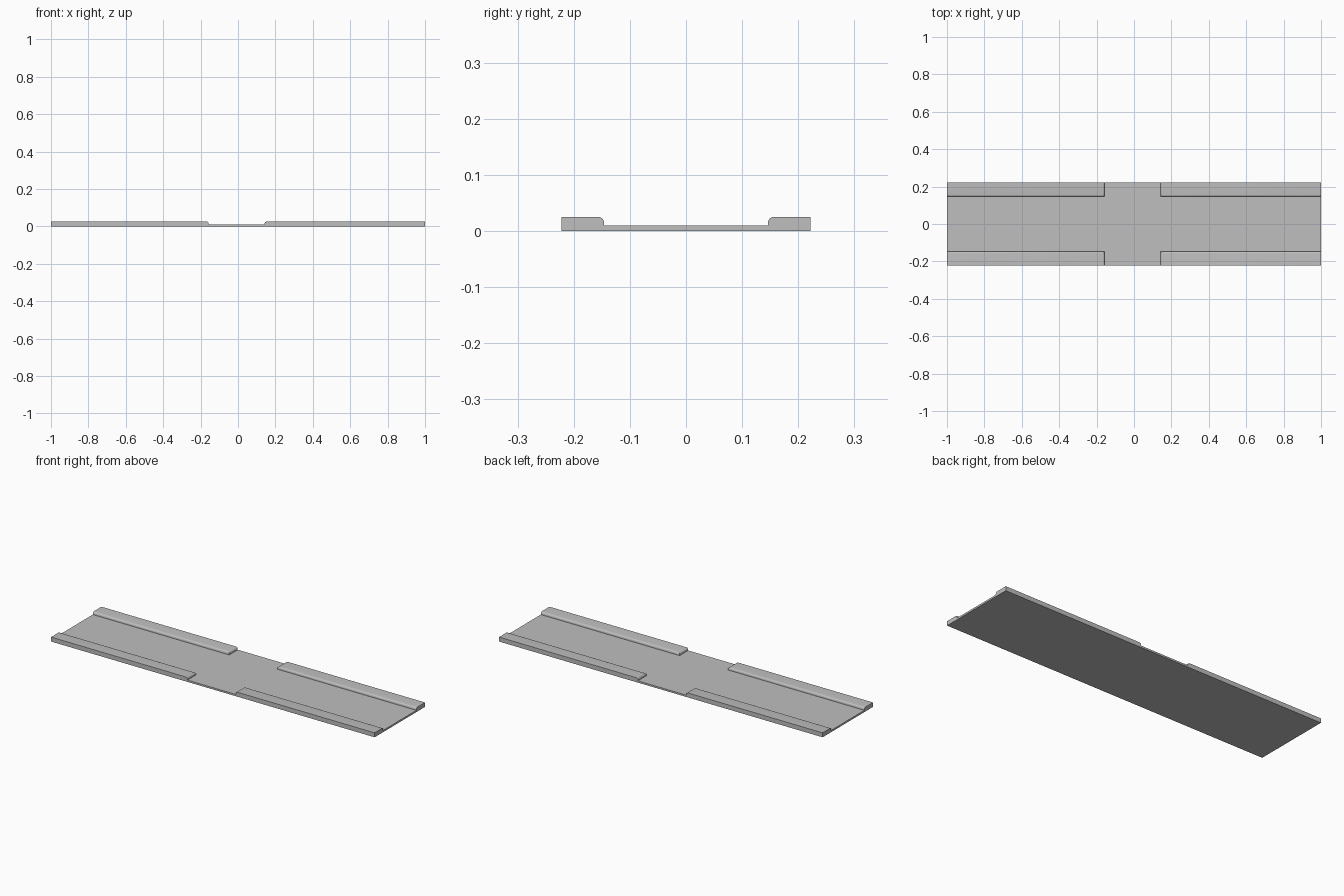
import bpy, bmesh

cube = bpy.data.objects.get("Cube")
if cube:
    bpy.data.objects.remove(cube, do_unlink=True)

HALF_L, HALF_W = 1.0, 0.222
BASE_Z, TOP_Z, ROUND = 0.01, 0.025, 0.01
RAIL_Y = 0.146
GAP = (-0.157, 0.142)

grey = bpy.data.materials.new("plain grey")
grey.use_nodes = True
colour = (0.52, 0.52, 0.52, 1)
grey.diffuse_color = colour
grey.node_tree.nodes["Principled BSDF"].inputs["Base Color"].default_value = colour

# Base plate: a slab cut along the rail edges and the central gap
bm = bmesh.new()
bmesh.ops.create_cube(bm, size=1)
for v in bm.verts:
    v.co = (v.co.x * 2 * HALF_L, v.co.y * 2 * HALF_W, (v.co.z + 0.5) * BASE_Z)
cuts = [((x, 0, 0), (1, 0, 0)) for x in GAP] + [((0, s * RAIL_Y, 0), (0, 1, 0)) for s in (-1, 1)]
for co, normal in cuts:
    geom = bm.verts[:] + bm.edges[:] + bm.faces[:]
    bmesh.ops.bisect_plane(bm, geom=geom, plane_co=co, plane_no=normal)

# Four raised rails: pull up the corner cells of the slab
bm.normal_update()
corners = []
for f in bm.faces:
    c = f.calc_center_median()
    if f.normal.z > 0.9 and abs(c.y) > RAIL_Y and not GAP[0] < c.x < GAP[1]:
        corners.append(f)
for f in corners:
    top = bmesh.ops.extrude_discrete_faces(bm, faces=[f])["faces"][0]
    rim = top.verts[:]
    low = {v: v.co.copy() for v in rim}
    for v in rim:
        v.co.z = TOP_Z
    # Side walls of the rail
    for e in top.edges[:]:
        a, b = e.verts
        bm.faces.new([a, b, bm.verts.new(low[b]), bm.verts.new(low[a])])
bmesh.ops.remove_doubles(bm, verts=bm.verts[:], dist=1e-5)
bmesh.ops.recalc_face_normals(bm, faces=bm.faces[:])
bmesh.ops.dissolve_limit(bm, angle_limit=0.01, verts=bm.verts[:], edges=bm.edges[:])

# Round the rail edges that face the channel and the gap
inner = []
for e in bm.edges:
    mid = (e.verts[0].co + e.verts[1].co) / 2
    if min(v.co.z for v in e.verts) > TOP_Z - 1e-4:
        if abs(mid.y) < HALF_W - 0.01 and abs(mid.x) < HALF_L - 0.01:
            inner.append(e)
bmesh.ops.bevel(bm, geom=inner, offset=ROUND, segments=5, profile=0.5, affect='EDGES')
bmesh.ops.recalc_face_normals(bm, faces=bm.faces[:])

mesh = bpy.data.meshes.new("channel_plate")
bm.to_mesh(mesh)
bm.free()
plate = bpy.data.objects.new("channel_plate", mesh)
bpy.context.collection.objects.link(plate)
mesh.materials.append(grey)

bpy.ops.object.select_all(action='DESELECT')
plate.select_set(True)
bpy.context.view_layer.objects.active = plate
bpy.ops.object.shade_smooth_by_angle(angle=0.6)
